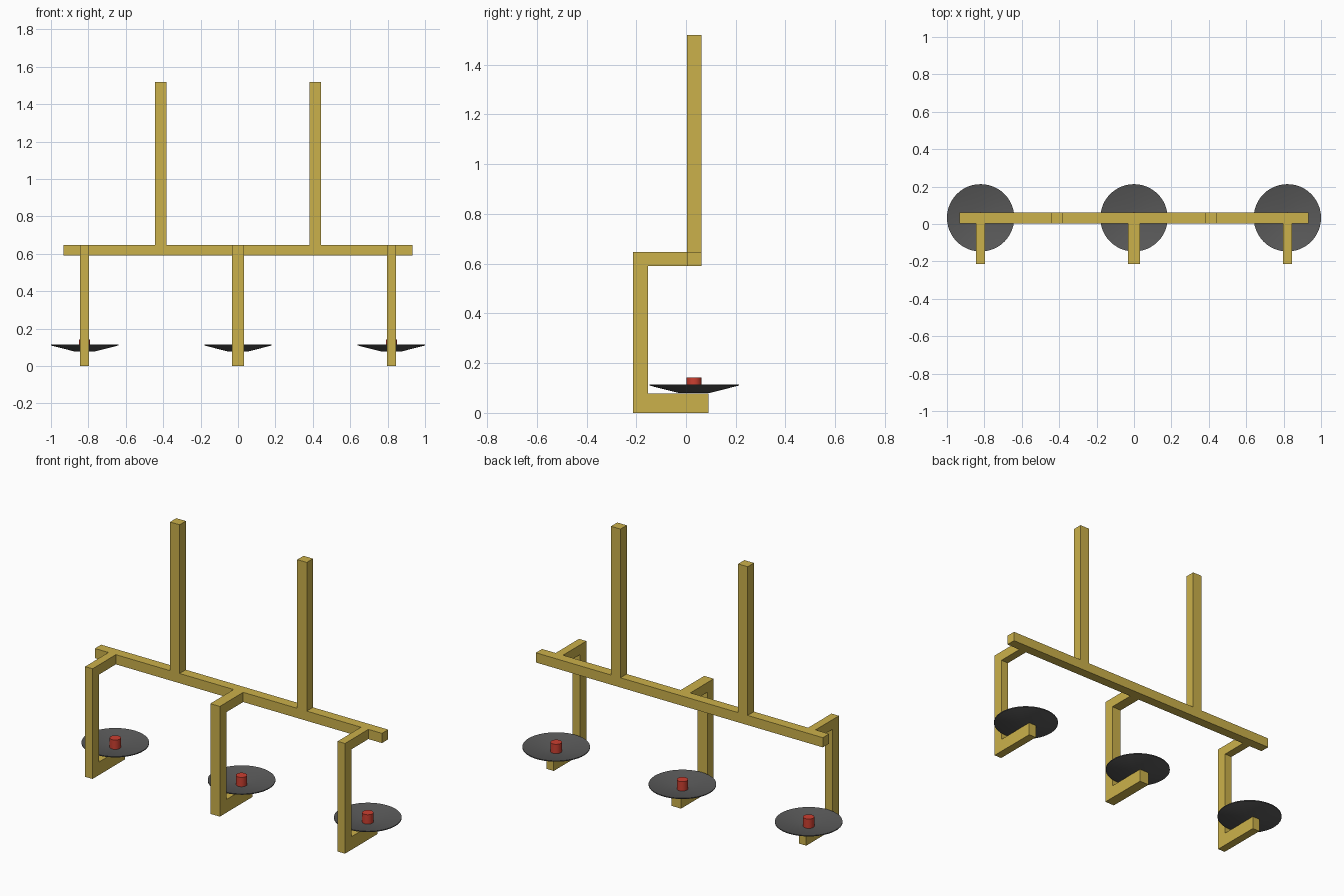
import bpy, bmesh, math
from mathutils import Matrix

if "Cube" in bpy.data.objects:
    bpy.data.objects.remove(bpy.data.objects["Cube"])


def material(name, rgb):
    m = bpy.data.materials.new(name)
    m.diffuse_color = (*rgb, 1)
    m.use_nodes = True
    m.node_tree.nodes["Principled BSDF"].inputs["Base Color"].default_value = m.diffuse_color
    return m


GOLD = material("gold", (0.60, 0.44, 0.07))
DARK = material("dark_grey", (0.10, 0.10, 0.10))
RED = material("red", (0.60, 0.05, 0.03))
Y = 0.033  # shared centre line of bar, posts and discs


def finish(name, bm, mat, smooth=False):
    bmesh.ops.recalc_face_normals(bm, faces=bm.faces)
    me = bpy.data.meshes.new(name)
    bm.to_mesh(me)
    bm.free()
    me.materials.append(mat)
    ob = bpy.data.objects.new(name, me)
    bpy.context.collection.objects.link(ob)
    if smooth:
        bpy.context.view_layer.objects.active = ob
        ob.select_set(True)
        bpy.ops.object.shade_smooth_by_angle(angle=math.radians(25))
        ob.select_set(False)
    return ob


def box(name, x, y, z, mat):
    bm = bmesh.new()
    size = [b - a for a, b in (x, y, z)]
    mid = [(a + b) / 2 for a, b in (x, y, z)]
    bmesh.ops.create_cube(bm, size=1, matrix=Matrix.Translation(mid) @ Matrix.Diagonal((*size, 1)))
    return finish(name, bm, mat)


def hook(name, x, width):
    # C-shaped side profile (y, z) extruded across x
    profile = [(-0.213, 0), (0.09, 0), (0.09, 0.077), (-0.153, 0.077),
               (-0.153, 0.59), (0.004, 0.59), (0.004, 0.647), (-0.213, 0.647)]
    bm = bmesh.new()
    face = bm.faces.new([bm.verts.new((x - width / 2, y, z)) for y, z in profile])
    ext = bmesh.ops.extrude_face_region(bm, geom=[face])
    verts = [v for v in ext["geom"] if isinstance(v, bmesh.types.BMVert)]
    bmesh.ops.translate(bm, verts=verts, vec=(width, 0, 0))
    return finish(name, bm, GOLD)


def lathe(name, x, profile, mat, steps):
    # revolve an (r, z) profile about a vertical axis
    bm = bmesh.new()
    verts = [bm.verts.new((x + r, Y, z)) for r, z in profile]
    edges = [bm.edges.new(p) for p in zip(verts, verts[1:])]
    bmesh.ops.spin(bm, geom=verts + edges, cent=(x, Y, 0), axis=(0, 0, 1),
                   angle=math.tau, steps=steps)
    bmesh.ops.remove_doubles(bm, verts=bm.verts, dist=1e-5)
    return finish(name, bm, mat, True)


# Crossbar and the two uprights
box("crossbar", (-0.932, 0.932), (0.004, 0.062), (0.59, 0.647), GOLD)
for side, x in (("left", -0.413), ("right", 0.413)):
    box(side + "_post", (x - 0.031, x + 0.031), (0.004, 0.062), (0.647, 1.52), GOLD)

# Three hanging hooks, each carrying a shallow dish and a peg
for side, x, width in (("left", -0.82, 0.048), ("middle", 0, 0.062), ("right", 0.82, 0.048)):
    hook(side + "_hook", x, width)
    lathe(side + "_dish", x, [(0, 0.079), (0.058, 0.079), (0.18, 0.11), (0.18, 0.115),
                              (0.058, 0.087), (0, 0.087)], DARK, 48)
    lathe(side + "_peg", x, [(0, 0.08), (0.03, 0.08), (0.03, 0.142), (0, 0.142)], RED, 24)
